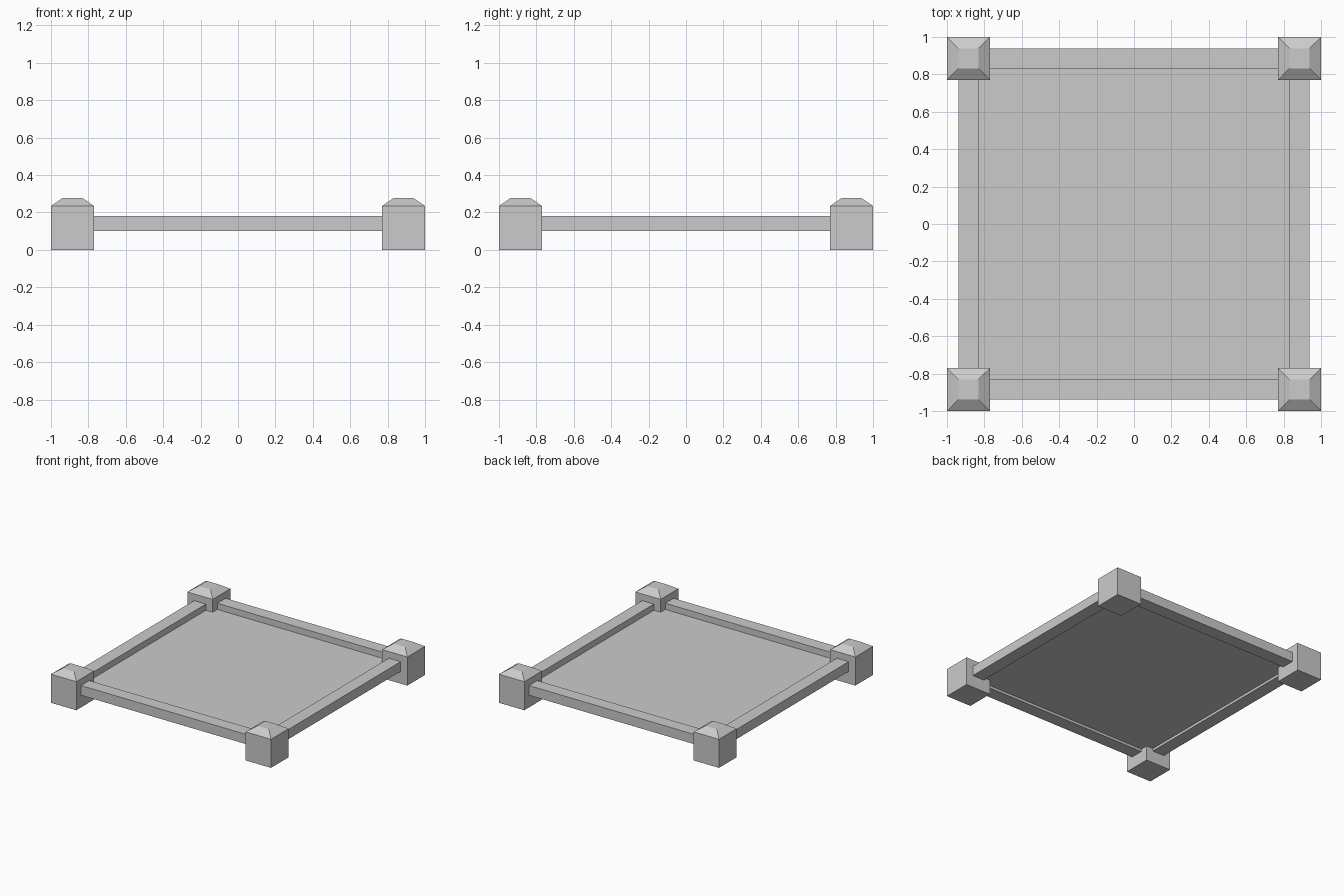
import bpy, bmesh

if "Cube" in bpy.data.objects:
    bpy.data.objects.remove(bpy.data.objects["Cube"])

def make(name, rings, cx=0, cy=0):
    """Stack of rectangles (half x, half y, z) joined into a closed solid."""
    bm = bmesh.new()
    loops = []
    for hx, hy, z in rings:
        loops.append([bm.verts.new((cx + sx * hx, cy + sy * hy, z))
                      for sx, sy in ((-1, -1), (1, -1), (1, 1), (-1, 1))])
    bm.faces.new(loops[0][::-1])
    bm.faces.new(loops[-1])
    for a, b in zip(loops, loops[1:]):
        for i in range(4):
            j = (i + 1) % 4
            bm.faces.new((a[i], a[j], b[j], b[i]))
    me = bpy.data.meshes.new(name)
    bm.to_mesh(me)
    bm.free()
    ob = bpy.data.objects.new(name, me)
    bpy.context.collection.objects.link(ob)

# Corner posts with bevelled caps
P = 0.885
for sx, side in ((-1, "left"), (1, "right")):
    for sy, end in ((-1, "front"), (1, "back")):
        make(f"{end}_{side}_post",
             [(0.115, 0.115, 0), (0.115, 0.115, 0.235), (0.053, 0.053, 0.277)],
             sx * P, sy * P)

# Rails between the posts
for s, fb, lr in ((-1, "front", "left"), (1, "back", "right")):
    make(f"{fb}_rail", [(0.77, 0.054, 0.10), (0.77, 0.054, 0.18)], 0, s * P)
    make(f"{lr}_rail", [(0.054, 0.77, 0.10), (0.054, 0.77, 0.18)], s * P, 0)

# Thin floor panel recessed inside the rails
make("floor_panel", [(0.832, 0.832, 0.121), (0.832, 0.832, 0.129)])
